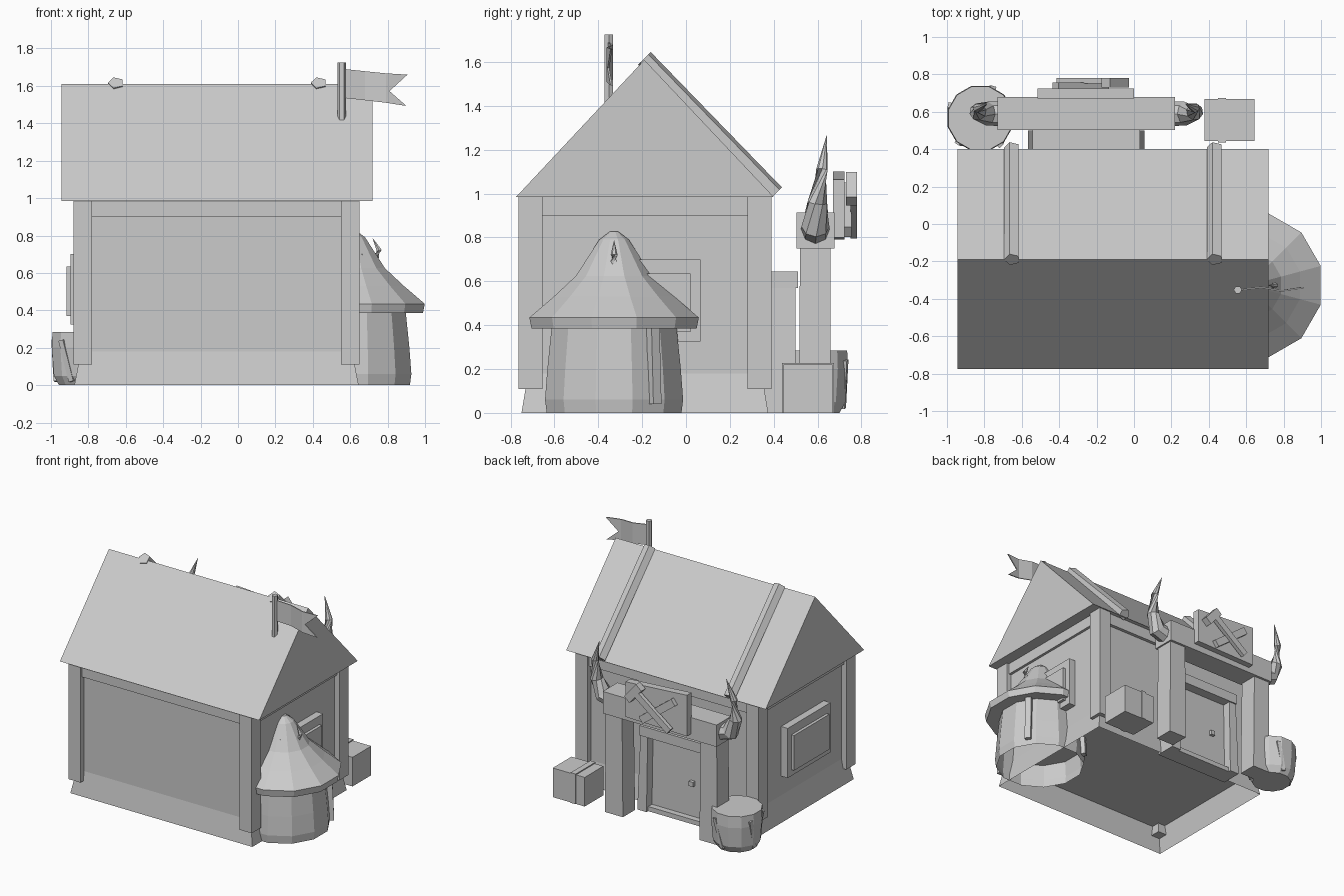
import bpy
from math import sin, cos, pi, radians
from mathutils import Vector

cube = bpy.data.objects.get("Cube")
if cube:
    bpy.data.objects.remove(cube)

# One plain grey for every part
GREY = (0.6, 0.6, 0.6, 1)
mat = bpy.data.materials.new("plain grey")
mat.use_nodes = True
mat.diffuse_color = GREY
mat.node_tree.nodes["Principled BSDF"].inputs["Base Color"].default_value = GREY


def make(name, verts, faces):
    mesh = bpy.data.meshes.new(name)
    mesh.from_pydata([tuple(v) for v in verts], [], faces)
    mesh.materials.append(mat)
    obj = bpy.data.objects.new(name, mesh)
    bpy.context.collection.objects.link(obj)
    return obj


def loft(name, rings, cap_start=True, cap_end=True):
    """Skin equal-sized rings of points, counter-clockwise about the direction of travel."""
    n = len(rings[0])
    faces = [(r * n + i, r * n + (i + 1) % n, (r + 1) * n + (i + 1) % n, (r + 1) * n + i)
             for r in range(len(rings) - 1) for i in range(n)]
    if cap_start:
        faces.append(tuple(reversed(range(n))))
    if cap_end:
        faces.append(tuple(range((len(rings) - 1) * n, len(rings) * n)))
    return make(name, [p for ring in rings for p in ring], faces)


def rect(x0, x1, y0, y1, z):
    return [(x0, y0, z), (x1, y0, z), (x1, y1, z), (x0, y1, z)]


def box(name, x, y, z):
    return loft(name, [rect(*x, *y, z[0]), rect(*x, *y, z[1])])


def lathe(name, centre, profile, n, cap_start=False, cap_end=True):
    cx, cy = centre
    angles = [2 * pi * (i + 0.5) / n for i in range(n)]
    return loft(name, [[(cx + r * cos(a), cy + r * sin(a), z) for a in angles]
                       for r, z in profile], cap_start, cap_end)


def tube(name, points, radii, n):
    points = [Vector(p) for p in points]
    rings = []
    for k, (p, r) in enumerate(zip(points, radii)):
        d = points[min(k + 1, len(points) - 1)] - points[max(k - 1, 0)]
        q = d.to_track_quat('Z', 'Y')
        rings.append([p + q @ Vector((r * cos(2 * pi * i / n), r * sin(2 * pi * i / n), 0))
                      for i in range(n)])
    return loft(name, rings)


def bar(name, a, b, out, width, depth):
    """Straight plank from a to b, with its depth along the direction out."""
    a, b, out = Vector(a), Vector(b), Vector(out)
    side = out.cross(b - a).normalized() * width / 2
    o = out.normalized() * depth / 2
    return loft(name, [[p - side - o, p - side + o, p + side + o, p + side - o][::-1]
                       for p in (a, b)])


# House: flared open foot, walls, corner posts and top beams
X0, X1, Y0, Y1 = -0.88, 0.65, -0.765, 0.39
EAVE, CY = 0.985, -0.19
wall = rect(X0 + .04, X1 - .04, Y0 + .045, Y1 - .045, 0)
loft("flared_foot", [rect(X0 + .005, X1 - .005, Y0 + .015, Y1 - .015, 0),
                     [(x, y, .18) for x, y, _ in wall]], False, False)
box("walls", (X0 + .04, X1 - .04), (Y0 + .045, Y1 - .045), (.18, EAVE))
for sx, xs in (("right", (X0, X0 + .1)), ("left", (X1 - .1, X1))):
    for sy, ys in (("front", (Y0, Y0 + .11)), ("back", (Y1 - .11, Y1))):
        box(f"{sy}_{sx}_corner_post", xs, ys, (.11, EAVE))
    box(f"{sx}_top_beam", (xs[0] + .02, xs[1] - .02), (Y0 + .1, Y1 - .1), (.9, EAVE))
for sy, ys in (("front", (Y0 + .02, Y0 + .09)), ("back", (Y1 - .09, Y1 - .02))):
    box(f"{sy}_top_beam", (X0 + .09, X1 - .09), ys, (.9, EAVE))

# Solid gable roof with two beams on the back slope
loft("gable_roof", [[(x, -.775, EAVE), (x, .4, EAVE), (x, CY, 1.61)] for x in (-.945, .72)])
for side, x in (("right", -.652), ("left", .432)):
    tube(f"{side}_roof_beam", [(x, CY, 1.617), (x, .408, 1.0)], [.043] * 2, 5)

# Side windows: frame with a raised pane
for side, wx, s in (("right", X0 + .04, -1), ("left", X1 - .04, 1)):
    for part, depth, dy, z in (("frame", .055, .255, (.325, .7)),
                               ("pane", .077, .21, (.37, .635))):
        box(f"{side}_window_{part}", sorted((wx - s * .02, wx + s * depth)),
            (CY - dy, CY + dy), z)

# Flag
tube("flag_pole", [(.555, -.352, 1.415), (.555, -.352, 1.725)], [.022] * 2, 6)
outline = [(.57, 1.69), (.68, 1.678), (.79, 1.667), (.906, 1.66), (.81, 1.572),
           (.9, 1.493), (.79, 1.51), (.68, 1.523), (.57, 1.535)]
wave = [-.352, -.338, -.358, -.34, -.354, -.34, -.358, -.338, -.352]
n = len(outline)
flag = [(x, y + t, z) for t in (-.004, .004) for (x, z), y in zip(outline, wave)]
quads = [(0, 8, 7, 1), (1, 7, 6, 2), (2, 6, 4), (2, 4, 3), (4, 6, 5)]
make("flag", flag, quads + [tuple(i + n for i in reversed(f)) for f in quads]
     + [(i, (i + 1) % n, (i + 1) % n + n, i + n) for i in range(n)])

# Round side turret with a flared cone roof, a small horn and braces
TC = (.612, -.328)
lathe("turret_wall", TC, [(.318, 0), (.326, .06), (.315, .2), (.295, .39)], 12, cap_end=False)
lathe("turret_roof", TC, [(.28, .388), (.39, .385), (.4, .435), (.285, .53), (.18, .625),
                          (.07, .79), (.02, .827)], 12)
tube("turret_horn", [(.705, -.328, .68), (.74, -.328, .685), (.755, -.328, .72), (.72, -.328, .785)],
     [.02, .022, .016, .001], 6)
for i, deg in enumerate((35, 125)):
    out = Vector((cos(radians(deg)), sin(radians(deg)), 0))
    base = Vector((*TC, 0))
    bar(f"turret_brace_{i + 1}", base + out * .325 + Vector((0, 0, .04)),
        base + out * .31 + Vector((0, 0, .39)), out, .045, .04)

# Porch: columns, lintel, horns
PX = -.255
box("porch_lintel", (PX - .475, PX + .475), (.503, .678), (.75, .915))
for side, s in (("right", -1), ("left", 1)):
    cx = PX + s * .395
    loft(f"{side}_porch_column", [rect(cx - .075, cx + .075, .515, .66, 0),
                                  rect(cx - .068, cx + .068, .52, .66, .76)])
    path = ((.44, .59, .83), (.53, .59, .85), (.58, .6, .96), (.58, .62, 1.11), (.53, .642, 1.265))
    tube(f"{side}_porch_horn", [(PX + s * x, y, z) for x, y, z in path],
         [.066, .064, .046, .026, .001], 8)

# Door with frame, threshold and knob
for side, s in (("right", -1), ("left", 1)):
    low = sorted((PX + s * .235, PX + s * .312))
    high = sorted((PX + s * .225, PX + s * .285))
    loft(f"{side}_door_jamb", [rect(*low, .34, .5, 0), rect(*high, .34, .5, .575)])
box("door_head", (PX - .287, PX + .287), (.34, .51), (.57, .645))
box("door", (PX - .24, PX + .24), (.34, .435), (.02, .58))
box("threshold", (PX - .24, PX + .24), (.34, .48), (0, .035))
box("door_knob", (PX - .125, PX - .09), (.43, .46), (.27, .305))

# Sign with crossed tools
sign = [(-.515, .79), (0, .8), (0, 1.065), (-.515, 1.1)]
loft("sign_board", [[(x, y, z) for x, z in sign[::-1]] for y in (.67, .724)])
OUT = (0, 1, 0)
bar("long_tool", (-.4, .765, .815), (-.09, .765, 1.05), OUT, .05, .03)
bar("short_tool", (-.15, .738, .825), (-.42, .738, 1.03), OUT, .055, .035)
bar("tool_head", (-.15, .755, 1.08), (-.05, .755, .965), OUT, .06, .05)

# Barrel with slats
BC = Vector((-.822, .565, 0))
lathe("barrel", BC[:2], [(.14, 0), (.168, .05), (.18, .2), (.176, .285)], 12, cap_start=True)
for i, deg in enumerate((75, 165, 235, 315)):
    out = Vector((cos(radians(deg)), sin(radians(deg)), 0))
    lean = Vector((-out.y, out.x, 0)) * .025
    bar(f"barrel_slat_{i + 1}", BC + out * .15 + lean + Vector((0, 0, .02)),
        BC + out * .175 - lean + Vector((0, 0, .24)), out, .03, .02)

# Crate with strap
box("crate", (.378, .645), (.445, .668), (0, .22))
box("crate_strap", (.45, .492), (.437, .674), (0, .228))
